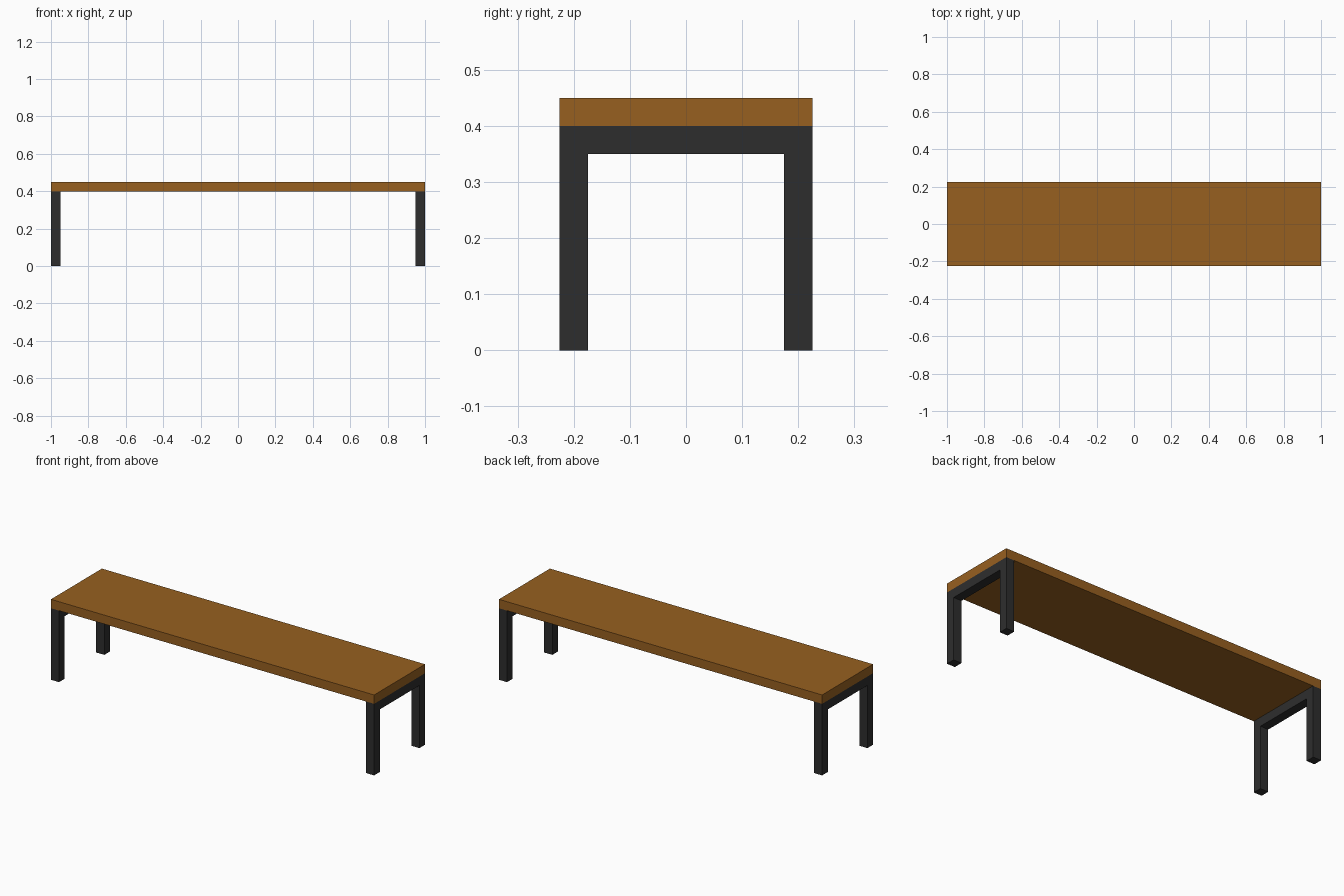
import bpy
import bmesh

if "Cube" in bpy.data.objects:
    bpy.data.objects.remove(bpy.data.objects["Cube"])

LENGTH, DEPTH, HEIGHT, T = 2.0, 0.45, 0.45, 0.05
X, Y, TOP = LENGTH / 2, DEPTH / 2, HEIGHT - T


def material(name, color):
    mat = bpy.data.materials.new(name)
    mat.diffuse_color = (*color, 1.0)
    mat.use_nodes = True
    mat.node_tree.nodes["Principled BSDF"].inputs["Base Color"].default_value = mat.diffuse_color
    return mat


def extrude_along_x(name, profile, x0, x1, mat):
    """Extrude a closed (y, z) outline from x0 to x1."""
    bm = bmesh.new()
    face = bm.faces.new([bm.verts.new((x0, y, z)) for y, z in profile])
    result = bmesh.ops.extrude_face_region(bm, geom=[face])
    verts = [v for v in result["geom"] if isinstance(v, bmesh.types.BMVert)]
    bmesh.ops.translate(bm, verts=verts, vec=(x1 - x0, 0, 0))
    bmesh.ops.recalc_face_normals(bm, faces=bm.faces)
    mesh = bpy.data.meshes.new(name)
    bm.to_mesh(mesh)
    bm.free()
    mesh.materials.append(mat)
    obj = bpy.data.objects.new(name, mesh)
    bpy.context.collection.objects.link(obj)
    return obj


wood = material("brown wood", (0.31, 0.117, 0.0145))
metal = material("dark metal", (0.027, 0.027, 0.027))

# Seat board
extrude_along_x("seat", [(-Y, TOP), (Y, TOP), (Y, HEIGHT), (-Y, HEIGHT)], -X, X, wood)

# Inverted-U leg frames, one flush with each end
frame = [(-Y, 0), (-Y + T, 0), (-Y + T, TOP - T), (Y - T, TOP - T),
         (Y - T, 0), (Y, 0), (Y, TOP), (-Y, TOP)]
for name, x0 in (("left_leg_frame", -X), ("right_leg_frame", X - T)):
    extrude_along_x(name, frame, x0, x0 + T, metal)
